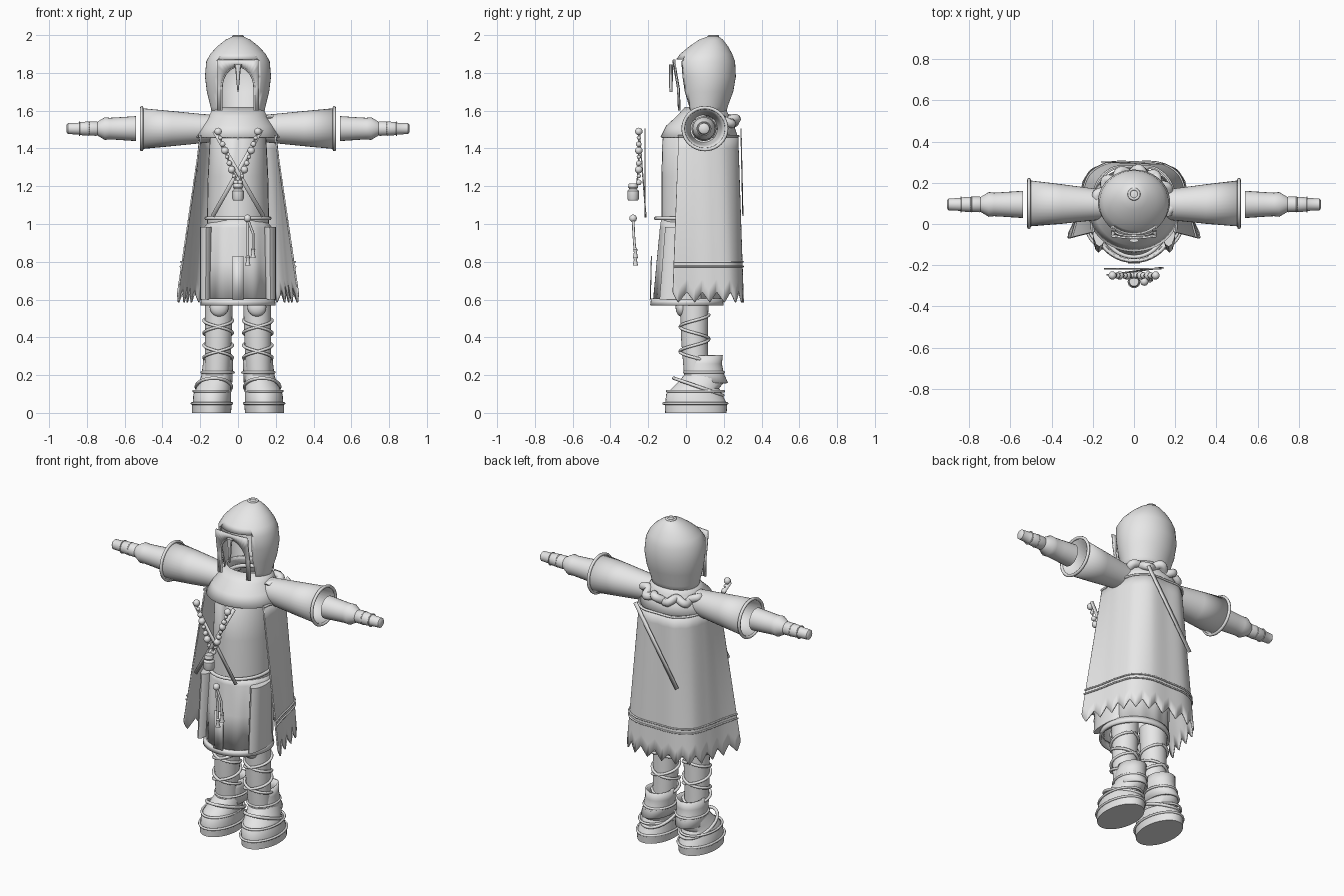
import bpy, bmesh, math
from math import sin, cos, pi, tau
from mathutils import Vector

if "Cube" in bpy.data.objects:
    bpy.data.objects.remove(bpy.data.objects["Cube"])

GREY = bpy.data.materials.new("plain_grey")
GREY.use_nodes = True
GREY.diffuse_color = (0.8, 0.8, 0.8, 1)
GREY.node_tree.nodes["Principled BSDF"].inputs["Base Color"].default_value = (0.8, 0.8, 0.8, 1)


def link(name, data):
    obj = bpy.data.objects.new(name, data)
    bpy.context.collection.objects.link(obj)
    data.materials.append(GREY)
    return obj


def finish(name, bm, thick=0, sharp=40):
    """Turn a bmesh into a smooth object with sharp creases."""
    bmesh.ops.recalc_face_normals(bm, faces=bm.faces)
    for f in bm.faces:
        f.smooth = True
    for e in bm.edges:
        e.smooth = e.calc_face_angle(0) < math.radians(sharp)
    mesh = bpy.data.meshes.new(name)
    bm.to_mesh(mesh)
    bm.free()
    obj = link(name, mesh)
    if thick:
        mod = obj.modifiers.new("thickness", "SOLIDIFY")
        mod.thickness = thick
    return obj


def skin(bm, rows, closed):
    """Bridge rows of points with quads."""
    grid = [[bm.verts.new(p) for p in row] for row in rows]
    n = len(grid[0])
    for a, b in zip(grid, grid[1:]):
        for i in range(n if closed else n - 1):
            j = (i + 1) % n
            bm.faces.new((a[i], a[j], b[j], b[i]))
    return grid


def loft(name, rings, n=32, caps=(True, True), thick=0, wave=0, waves=0, side=0):
    """Ellipse sections (z, cx, cy, rx, ry); side = +-1 lays the axis along x."""
    rows = []
    for k, (z, cx, cy, rx, ry) in enumerate(rings):
        row = []
        for i in range(n):
            a = tau * i / n
            w = 1 + wave * k / len(rings) * cos(waves * a)
            x, y = cx + rx * w * cos(a), cy + ry * w * sin(a)
            row.append((side * z, y, x) if side else (x, y, z))
        rows.append(row)
    bm = bmesh.new()
    grid = skin(bm, rows, True)
    for cap, row in zip(caps, (grid[0], grid[-1])):
        if cap:
            bm.faces.new(row)
    return finish(name, bm, thick)


def tube(name, pts, r, closed=False):
    cu = bpy.data.curves.new(name, "CURVE")
    cu.dimensions = "3D"
    cu.bevel_depth, cu.bevel_resolution = r, 2
    cu.use_fill_caps = True
    sp = cu.splines.new("POLY")
    sp.points.add(len(pts) - 1)
    for p, co in zip(sp.points, pts):
        p.co = (*co, 1)
    sp.use_cyclic_u = closed
    sp.use_smooth = True
    return link(name, cu)


def oval(cx, cy, z, rx, ry, start=0, end=tau, n=40):
    return [(cx + rx * cos(start + (end - start) * i / n),
             cy + ry * sin(start + (end - start) * i / n), z) for i in range(n)]


def ball(name, co, r):
    bm = bmesh.new()
    bmesh.ops.create_uvsphere(bm, u_segments=14, v_segments=8, radius=r)
    bmesh.ops.translate(bm, verts=bm.verts, vec=co)
    return finish(name, bm)


def ribbon(name, a, b, width, thick=0.006):
    """Flat strap in an xz plane."""
    a, b = Vector(a), Vector(b)
    d = (b - a).normalized()
    off = Vector((-d.z, 0, d.x)) * width / 2
    bm = bmesh.new()
    skin(bm, [[a + off, a - off], [b + off, b - off]], False)
    return finish(name, bm, thick)


# Hood shell with a face opening
hood = loft("hood", [
    (1.56, 0, .10, .135, .11), (1.62, 0, .10, .145, .12), (1.70, 0, .105, .165, .145),
    (1.78, 0, .107, .175, .157), (1.86, 0, .10, .168, .16), (1.90, 0, .107, .147, .138),
    (1.94, 0, .12, .11, .103), (1.975, 0, .132, .066, .064), (1.995, 0, .145, .025, .025)],
    n=48, caps=(False, True), thick=.012)
bm = bmesh.new()
bmesh.ops.create_cube(bm, size=1)
for v in bm.verts:
    v.co = (v.co.x * .21, v.co.y * .3 - .1, 1.70 + v.co.z * .34)
cutter = finish("opening_cutter", bm)
cutter.hide_render = True
cut = hood.modifiers.new("opening", "BOOLEAN")
cut.operation, cut.object, cut.solver = "DIFFERENCE", cutter, "EXACT"
bpy.context.view_layer.objects.active = hood
for name in [m.name for m in hood.modifiers]:
    bpy.ops.object.modifier_apply(modifier=name)
bpy.data.objects.remove(cutter)
tube("hood_top_ring", oval(0, .145, 1.993, .024, .024), .007, True)

# Arched face frame and hanging tuft
inner, outer = [(.088, -.035, 1.60)], [(.11, -.03, 1.60)]
for i in range(25):
    t = pi * i / 24
    m = max(abs(cos(t)), abs(sin(t)))
    inner.append((.088 * cos(t), -.04 - .02 * sin(t), 1.72 + .115 * sin(t)))
    outer.append((.108 * cos(t) / m, -.035 - .03 * sin(t), 1.72 + .15 * sin(t) / m))
inner.append((-.088, -.035, 1.60))
outer.append((-.11, -.03, 1.60))
bm = bmesh.new()
skin(bm, [inner, outer], False)
finish("face_panel", bm, .008)
tube("face_arch", inner, .007)
loft("hair_tuft", [(1.70, 0, -.08, .003, .008), (1.76, 0, -.08, .009, .01),
                   (1.82, 0, -.08, .014, .01), (1.845, 0, -.08, .022, .01)], n=8)
tube("neck_ring", oval(0, .08, 1.575, .10, .10), .012, True)

# Shoulder mantle and ruffled scarf
loft("mantle", [(1.62, 0, .10, .13, .105), (1.57, 0, .09, .155, .14),
                (1.52, 0, .075, .19, .18), (1.46, 0, .07, .225, .205)],
     n=48, caps=(False, False), thick=.008)
ruffle = []
for i in range(73):
    a = -.15 + (pi + .3) * i / 72
    r = .18 + .014 * sin(14 * a)
    ruffle.append((r * cos(a), .075 + r * sin(a), 1.545 + .014 * cos(9 * a)))
tube("scarf_ruffle", ruffle, .024)

# Torso, belt and pleated skirt
loft("torso", [(1.00, 0, .05, .165, .18), (1.25, 0, .055, .16, .185),
               (1.45, 0, .06, .15, .185), (1.52, 0, .08, .12, .14)])
tube("belt", oval(0, .03, 1.03, .168, .19), .010, True)
loft("skirt", [(1.02, 0, .04, .15, .172), (.98, 0, .035, .18, .172),
               (.80, 0, .025, .185, .178), (.60, 0, .01, .187, .18)],
     n=72, caps=(False, False), thick=.01, wave=.03, waves=12)
loft("skirt_rim", [(.605, 0, .005, .195, .19), (.57, 0, .005, .2, .195)],
     n=40, caps=(False, False), thick=.014)
ribbon("front_flap", (0, -.186, .83), (0, -.192, .60), .06)
for s in (1, -1):
    loft("side_panel", [(.985, s * .168, -.02, .034, .09), (.60, s * .172, -.03, .03, .11)], n=12)


# Open cape with a torn hem
TOP = [(0, .275), (.10, .27), (.17, .21), (.20, .12), (.205, .04), (.20, -.04)]
LOW = [(0, .305), (.13, .30), (.225, .25), (.265, .15), (.29, .04), (.328, -.07)]


def cape_point(u, z, grow=1.0):
    f = abs(u) * 5
    i = min(int(f), 4)
    f -= i
    out = []
    for axis in (0, 1):
        pair = []
        for path in (TOP, LOW):
            q = [path[max(0, min(5, i + k))][axis] for k in (-1, 0, 1, 2)]
            if i == 0:
                q[0] = path[1][axis] * (-1 if axis == 0 else 1)
            pair.append(q[1] + .5 * f * (q[2] - q[0] + f * (
                2 * q[0] - 5 * q[1] + 4 * q[2] - q[3] + f * (3 * (q[1] - q[2]) + q[3] - q[0]))))
        t = (1.47 - z) / .87
        out.append(pair[0] + (pair[1] - pair[0]) * t)
    x = out[0] * grow * (1 if u >= 0 else -1)
    return (x, .1 + (out[1] - .1) * grow, z)


cols = [i / 56 for i in range(-56, 57)]
rows = []
for k in range(13):
    row = []
    for c, u in enumerate(cols):
        hem = .585 + .055 * abs((c / 8) % 1 - .5) * 2
        row.append(cape_point(u, 1.47 + (hem - 1.47) * k / 12))
    rows.append(row)
bm = bmesh.new()
skin(bm, rows, False)
finish("cape", bm, .008, 60)
for z in (.80, .775):
    tube("cape_band", [cape_point(u, z, 1.012) for u in cols], .005)
tube("cape_collar_seam", [cape_point(u, 1.465, 1.01) for u in cols], .006)

# Sleeves, forearms and hands
for s in (1, -1):
    def arm(z, r):
        return (z, 1.505, .095, r, r)
    loft("sleeve", [arm(.13, .072), arm(.20, .078), (.35, 1.505, .097, .093, .096),
                    (.51, 1.505, .1, .108, .112)], caps=(True, False), thick=.006, side=s)
    tube("sleeve_cuff", [(s * .51, y, z) for z, y, _ in oval(1.505, .1, 0, .111, .115)], .009, True)
    loft("forearm", [arm(.54, .066), arm(.63, .06), arm(.68, .057), arm(.705, .06), arm(.745, .036),
                     arm(.75, .038), arm(.80, .037), arm(.84, .034), arm(.845, .031), arm(.90, .029),
                     arm(.907, .02)], n=24, side=s)
    for x in (.79, .84):
        tube("wrist_wrap", [(s * x, y, z) for z, y, _ in oval(1.505, .095, 0, .036, .036)], .003, True)

# Legs with wrapped cords, boots
for s in (1, -1):
    def at(z, x, y0, y1, rx):
        return (z, s * x, (y0 + y1) / 2, rx, (y1 - y0) / 2)
    loft("leg", [at(.20, .11, -.01, .12, .066), at(.38, .105, -.025, .115, .07),
                 at(.65, .10, -.035, .12, .075)])
    for way in (1, -1):
        tube("leg_cord", [(s * .105 + .076 * cos(way * i / 8 + pi / 2), .045 + .077 * sin(way * i / 8 + pi / 2),
                           .26 + .26 * i / 100) for i in range(101)], .008)
    bm = bmesh.new()
    bmesh.ops.create_uvsphere(bm, u_segments=20, v_segments=12, radius=1)
    for v in bm.verts:
        v.co = (s * .10 + v.co.x * .05, -.025 + v.co.y * .03, .56 + v.co.z * .05)
    finish("knee_pad", bm)
    loft("boot", [at(.05, .138, -.11, .215, .102), at(.10, .136, -.105, .19, .1),
                  at(.13, .13, -.075, .175, .092), at(.16, .122, -.045, .2, .086),
                  at(.20, .112, -.01, .205, .08)])
    loft("boot_cuff", [at(.16, .115, -.02, .222, .085), at(.21, .11, -.0, .2, .082),
                       at(.26, .106, 0, .19, .08), at(.305, .104, .02, .195, .078)],
         caps=(False, False), thick=.012)
    loft("boot_sole", [at(0, .14, -.11, .215, .103), at(.045, .138, -.112, .218, .105)], n=40)
    for z, grow in ((.05, .003), (.115, -.006)):
        tube("boot_trim", oval(s * .138, .05, z, .103 + grow, .162 + 2 * grow), .007, True)
    tube("ankle_strap", [(x, y, .14 - .35 * (y - .06))
                         for x, y, _ in oval(s * .128, .065, 0, .093, .13)], .009, True)
    tube("cuff_strap", oval(s * .108, .095, .215, .084, .105), .007, True)

# Crossed straps, front and back
ribbon("front_strap_left", (.125, -.22, 1.50), (-.135, -.22, 1.04), .022)
ribbon("front_strap_right", (-.125, -.25, 1.49), (.135, -.215, 1.04), .022)
ribbon("back_strap", (.14, .288, 1.50), (-.15, .298, 1.05), .025)

# Bead strings and hanging jar
for s in (1, -1):
    tube("bead_string", [(s * .105, -.25, 1.49), (s * .05, -.25, 1.33), (0, -.26, 1.20)], .004)
    for i in range(9):
        t = i / 8
        ball("bead", (s * (.105 - .095 * t), -.25, 1.49 - .27 * t), (.020, .011, .015)[i % 3])
loft("jar", [(1.125, 0, -.28, .026, .026), (1.135, 0, -.28, .031, .031), (1.175, 0, -.28, .031, .031),
             (1.185, 0, -.28, .02, .02), (1.195, 0, -.28, .027, .027), (1.215, 0, -.28, .022, .022)], n=20)

# Waist cord with two tassels
ball("cord_knob", (.05, -.28, 1.03), .02)
for x in (.052, .08):
    tube("waist_cord", [(.05, -.28, 1.03), (x, -.277, .95), (x, -.268, .83)], .007)
    low = .78 if x < .06 else .82
    loft("tassel", [(low, x, -.268, .014, .014), (low + .03, x, -.268, .008, .008),
                    (low + .045, x, -.268, .012, .012), (low + .055, x, -.268, .006, .006)], n=12)
